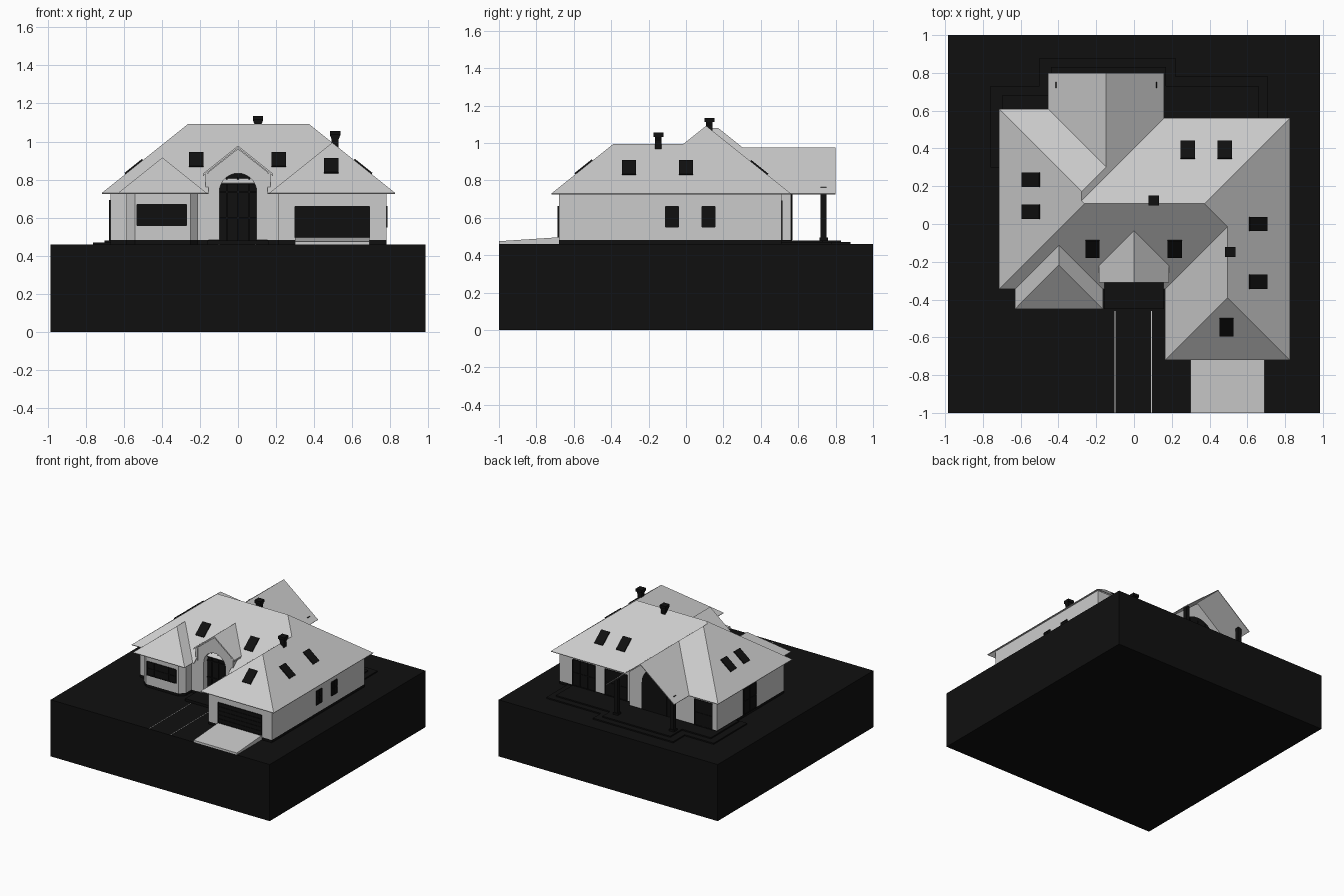
import bpy, bmesh
from math import atan, pi, sin, cos
from mathutils import Matrix, Vector

if "Cube" in bpy.data.objects:
    bpy.data.objects.remove(bpy.data.objects["Cube"])

black = bpy.data.materials.new("black")
black.diffuse_color = (0.005, 0.005, 0.005, 1)
black.use_nodes = True
black.node_tree.nodes["Principled BSDF"].inputs["Base Color"].default_value = black.diffuse_color


def finish(name, bm, mat=None):
    me = bpy.data.meshes.new(name)
    bm.to_mesh(me)
    bm.free()
    ob = bpy.data.objects.new(name, me)
    bpy.context.collection.objects.link(ob)
    if mat:
        me.materials.append(mat)
    return ob


def prism(name, pts, a, b, axis='z', mat=None):
    """Extrude an xy outline along z, or an xz outline along y."""
    bm = bmesh.new()
    vs = [bm.verts.new((p, q, a) if axis == 'z' else (p, a, q)) for p, q in pts]
    f = bm.faces.new(vs)
    new = bmesh.ops.extrude_face_region(bm, geom=[f])['geom']
    d = Vector((0, 0, b - a)) if axis == 'z' else Vector((0, b - a, 0))
    bmesh.ops.translate(bm, vec=d, verts=[g for g in new if isinstance(g, bmesh.types.BMVert)])
    bmesh.ops.recalc_face_normals(bm, faces=bm.faces)
    return finish(name, bm, mat)


def box(name, x0, x1, y0, y1, z0, z1, mat=None):
    return prism(name, [(x0, y0), (x1, y0), (x1, y1), (x0, y1)], z0, z1, 'z', mat)


def arch(cx, r, z0, spring, rise, n=16):
    return [(cx - r, z0)] + [(cx - r * cos(pi * i / n), spring + rise * sin(pi * i / n))
                             for i in range(n + 1)] + [(cx + r, z0)]


def window(name, side, at, a0, a1, z0, z1, cols=2, rows=2):
    """Dark pane with raised bars; side is the outward direction, at is the wall plane."""
    s = -1 if side[0] == '-' else 1

    def part(n, u0, u1, w0, w1, d):
        lo, hi = sorted((at - s * 0.01, at + s * d))
        if side[1] == 'y':
            box(n, u0, u1, lo, hi, w0, w1, black)
        else:
            box(n, lo, hi, u0, u1, w0, w1, black)
    part(name, a0, a1, z0, z1, 0.002)
    t = 0.005
    for i in range(cols + 1):
        u = a0 + (a1 - a0) * i / cols
        part(name + "_bar", u - t / 2, u + t / 2, z0, z1, 0.006)
    for i in range(rows + 1):
        w = z0 + (z1 - z0) * i / rows
        part(name + "_bar", a0, a1, w - t / 2, w + t / 2, 0.006)


# Ground block, terraces, path and drive
box("ground_block", -0.985, 0.985, -1, 1, 0, 0.46, black)
for x0, x1, y1 in ((-0.75, -0.3, 0.73), (-0.49, 0.22, 0.88), (0.1, 0.71, 0.78)):
    box("terrace_step", x0 - 0.01, x1, 0.3, y1, 0.455, 0.47, black)
    i = 0.05
    box("terrace", x0 + i, x1 - i, 0.32, y1 - i, 0.455, 0.48, black)
box("entry_step", -0.16, 0.16, -0.45, -0.2, 0.455, 0.48, black)
for x in (-0.1, 0.092):
    box("path_edge", x - 0.002, x + 0.002, -1, -0.46, 0.455, 0.462)
drive = box("driveway", 0.30, 0.69, -1, -0.68, 0.455, 0.475)
for v in drive.data.vertices:
    if v.co.y > -0.7 and v.co.z > 0.47:
        v.co.z = 0.496

# Walls on a dark foundation
plan = [(-0.67, -0.30), (-0.585, -0.30), (-0.585, -0.37), (-0.54, -0.41), (-0.25, -0.41), (-0.21, -0.37),
        (-0.21, -0.30), (-0.155, -0.30), (-0.155, -0.22), (0.155, -0.22), (0.155, -0.30), (0.21, -0.30),
        (0.21, -0.68), (0.78, -0.68), (0.78, 0.51), (0.115, 0.51), (0.115, 0.56), (-0.67, 0.56)]
prism("foundation", plan, 0.455, 0.482, 'z', black)
prism("house_walls", plan, 0.482, 0.755)
gx = -0.1475
prism("porch_gable_wall", [(-0.41, 0.482), (0.115, 0.482), (0.115, 0.755), (gx, 0.962), (-0.41, 0.755)],
      0.53, 0.562, 'y')
prism("porch_arched_window", arch(gx, 0.15, 0.482, 0.70, 0.14), 0.55, 0.565, 'y', black)
for x in (-0.22, gx, -0.075):
    box("porch_window_bar", x - 0.003, x + 0.003, 0.56, 0.569, 0.482, 0.81, black)

# Main roof: height at each plan point is the tallest of the overlapping hips
hips = [(-0.715, 0.825, -0.345, 0.56), (-0.715, 0.16, -0.345, 0.61), (-0.455, 0.16, -0.1, 9),
        (0.165, 0.825, -0.72, 0.56), (-0.63, -0.165, -0.45, 0.2)]


def roof_z(x, y):
    return 0.73 + 0.8 * max(0, max(min(x - a, b - x, y - c, d - y) for a, b, c, d in hips))


PL, PR = (-0.2625, 0.1075), (0.3725, 0.1075)              # main ridge ends
WA, WB, G0, G1 = (-0.2775, 0.1225), (-0.2775, 0.1725), (gx, 0.3025), (gx, 0.80)
R0, R1 = (0.495, -0.015), (0.495, -0.39)                  # garage ridge
B0, B1 = (-0.3975, -0.1125), (-0.3975, -0.2175)           # bay ridge
FL, BL, BR, FR, GL = (-0.715, -0.345), (-0.715, 0.61), (0.825, 0.56), (0.825, -0.72), (0.165, -0.72)
V0, V1, V2, V3, V4 = (-0.63, -0.345), (-0.165, -0.345), (0.165, -0.345), (0.16, 0.56), (-0.455, 0.61)
C0, C1 = (-0.63, -0.45), (-0.165, -0.45)
roof = [[FL, V0, B0, V1, (-0.155, -0.345), (-0.155, -0.28), (0.155, -0.28), (0.155, -0.345), V2, R0, PR, PL],
        [FL, PL, WA, WB, BL], [BL, WB, G0, V4], [V4, G0, G1, (-0.455, 0.80)],
        [(0.16, 0.80), G1, G0, WB, WA, V3], [V3, WA, PL, PR, BR], [BR, PR, R0, R1, FR],
        [FR, R1, GL], [GL, R1, R0, V2], [V0, C0, B1, B0], [C0, C1, B1], [C1, V1, B0, B1]]
bm = bmesh.new()
for poly in roof:
    f = bm.faces.new([bm.verts.new((x, y, roof_z(x, y))) for x, y in poly])
    f.normal_update()
    if f.normal.z < 0:
        f.normal_flip()
bmesh.ops.remove_doubles(bm, verts=bm.verts, dist=1e-4)
ob = finish("main_roof", bm)
m = ob.modifiers.new("thickness", 'SOLIDIFY')
m.thickness, m.offset = 0.006, -1

# Arched entry with its own gable
hole = arch(0, 0.098, 0.482, 0.735, 0.098)
prism("entry_wall", [(-0.155, 0.482)] + hole + [(0.155, 0.482), (0.155, 0.84), (0, 0.962), (-0.155, 0.84)],
      -0.30, -0.2, 'y')
prism("entry_door", arch(0, 0.1, 0.48, 0.735, 0.1), -0.25, -0.23, 'y', black)
for x in (-0.06, 0, 0.06):
    box("door_bar", x - 0.004, x + 0.004, -0.258, -0.24, 0.48, 0.81, black)
for z in (0.60, 0.735):
    box("door_rail", -0.098, 0.098, -0.258, -0.24, z - 0.004, z + 0.004, black)
prism("entry_roof", [(-0.185, 0.83), (0, 0.978), (0.185, 0.83), (0.185, 0.818), (0, 0.966), (-0.185, 0.818)],
      -0.31, -0.03, 'y')
for s in (-1, 1):
    box("entry_corbel", min(s * 0.15, s * 0.17), max(s * 0.15, s * 0.17), -0.305, -0.22, 0.735, 0.835)

# Windows and doors
window("bay_window", '-y', -0.41, -0.53, -0.27, 0.56, 0.67, 4, 2)
window("garage_door", '-y', -0.68, 0.30, 0.69, 0.496, 0.66, 1, 5)
for y in (-0.075, 0.12):
    window("right_window", '+x', 0.78, y - 0.035, y + 0.035, 0.55, 0.66)
window("back_door_a", '+y', 0.51, 0.17, 0.37, 0.482, 0.69, 3, 2)
window("back_door_b", '+y', 0.51, 0.46, 0.66, 0.482, 0.69, 3, 2)
window("wing_back_door", '+y', 0.56, -0.63, -0.47, 0.482, 0.69, 2, 2)
window("left_door", '-x', -0.67, 0.06, 0.22, 0.482, 0.69, 2, 2)

# Porch posts
for x in (-0.40, 0.105):
    box("porch_post", x - 0.016, x + 0.016, 0.72, 0.752, 0.47, 0.765, black)
    box("post_base", x - 0.022, x + 0.022, 0.714, 0.758, 0.47, 0.495, black)

# Skylights lying on the slopes (turn: 0 front, 1 right, 2 back, -1 left)
for x, y, turn in ((-0.22, -0.13, 0), (0.215, -0.13, 0), (0.49, -0.545, 0), (0.655, 0, 1), (0.655, -0.305, 1),
                   (0.285, 0.39, 2), (0.48, 0.39, 2), (-0.545, 0.235, -1), (-0.545, 0.065, -1)):
    ob = box("skylight", -0.038, 0.038, -0.059, 0.059, -0.008, 0.008, black)
    ob.matrix_world = (Matrix.Translation((x, y, roof_z(x, y))) @ Matrix.Rotation(turn * pi / 2, 4, 'Z')
                       @ Matrix.Rotation(atan(0.8), 4, 'X'))

# Chimneys with flared tops
for x, y, top in ((0.105, 0.125, 1.135), (0.51, -0.148, 1.055)):
    pts = [(0.018, -0.11), (0.018, -0.045), (0.027, -0.022), (0.027, 0)]
    prism("chimney", [(x + r, top + z) for r, z in pts] + [(x - r, top + z) for r, z in reversed(pts)],
          y - 0.018, y + 0.018, 'y', black)
    box("chimney_cap", x - 0.027, x + 0.027, y - 0.027, y + 0.027, top - 0.022, top, black)
